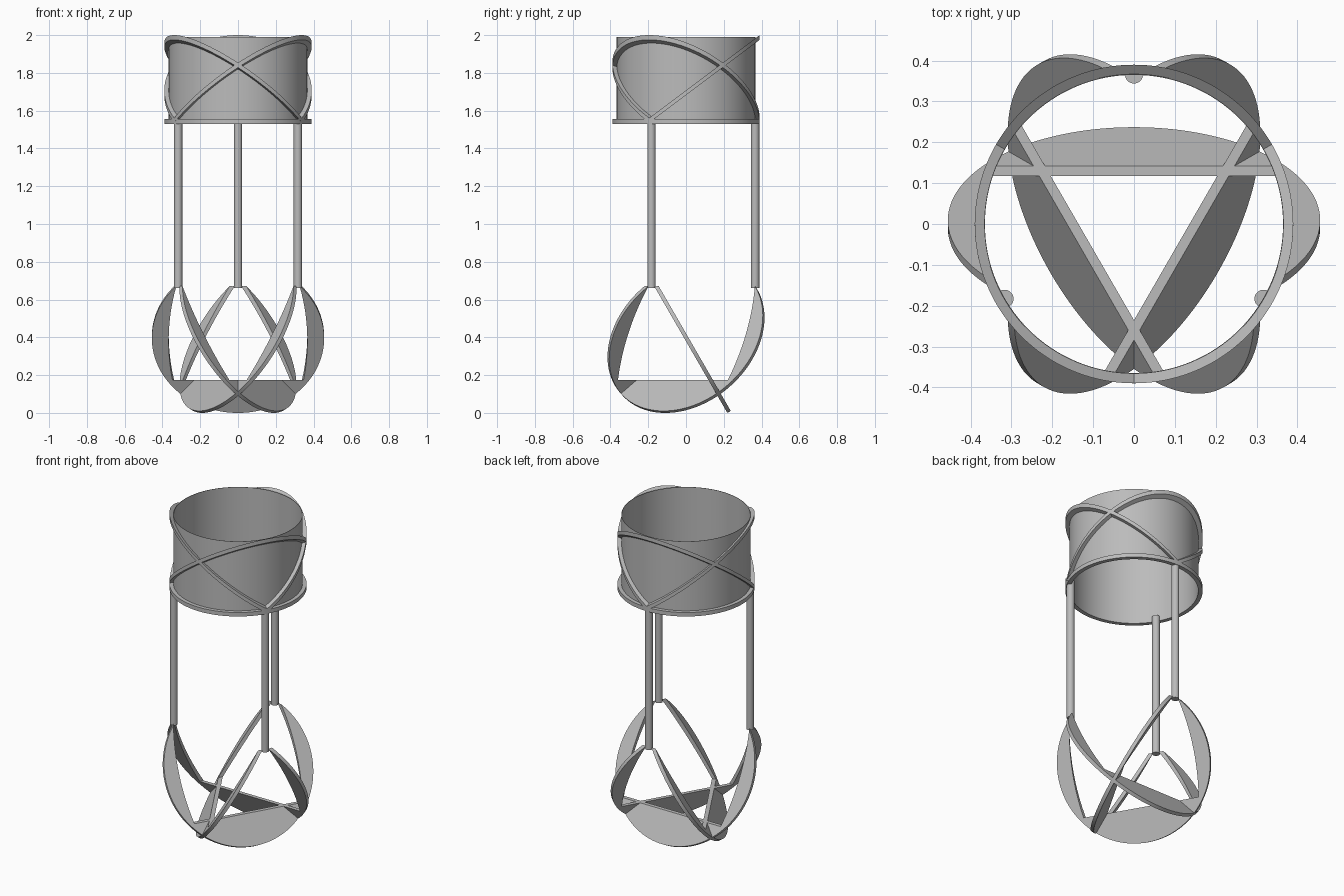
import bpy, bmesh
from math import radians, sin, cos
from mathutils import Matrix

cube = bpy.data.objects.get("Cube")
if cube:
    bpy.data.objects.remove(cube, do_unlink=True)

grey = bpy.data.materials.new("plain grey")
grey.use_nodes = True
COLOUR = (0.5, 0.5, 0.5, 1)
grey.diffuse_color = COLOUR
grey.node_tree.nodes["Principled BSDF"].inputs["Base Color"].default_value = COLOUR

BORE = 0.367        # inner radius shared by tube, ring and frame
RIM = 0.39          # outer radius of ring and bands
THIRDS = [radians(a) for a in (0, 120, 240)]


def finish(name, bm):
    """Turn a bmesh into a shaded, coloured object."""
    bmesh.ops.recalc_face_normals(bm, faces=bm.faces)
    mesh = bpy.data.meshes.new(name)
    bm.to_mesh(mesh)
    bm.free()
    mesh.materials.append(grey)
    obj = bpy.data.objects.new(name, mesh)
    bpy.context.collection.objects.link(obj)
    smooth(obj)
    return obj


def smooth(obj):
    bpy.ops.object.select_all(action="DESELECT")
    obj.select_set(True)
    bpy.context.view_layer.objects.active = obj
    bpy.ops.object.shade_smooth_by_angle(angle=radians(30))


def cylinder(name, radius, depth, matrix, sides):
    bm = bmesh.new()
    bmesh.ops.create_cone(bm, cap_ends=True, segments=sides, radius1=radius,
                          radius2=radius, depth=depth, matrix=matrix)
    return finish(name, bm)


def hoop(name, inner, outer, z, height, slope=0, start=0, end=360, steps=128):
    """Rectangular section swept round z, rising with y by the slope."""
    bm = bmesh.new()
    closed = end - start == 360
    sections = []
    for i in range(steps if closed else steps + 1):
        a = radians(start + (end - start) * i / steps)
        sections.append([
            bm.verts.new((r * cos(a), r * sin(a), z + slope * r * sin(a) + h))
            for r, h in ((inner, -height / 2), (outer, -height / 2),
                         (outer, height / 2), (inner, height / 2))])
    following = sections[1:] + (sections[:1] if closed else [])
    for s, t in zip(sections, following):
        for k in range(4):
            n = (k + 1) % 4
            bm.faces.new((s[k], s[n], t[n], t[k]))
    if not closed:
        bm.faces.new(sections[0])
        bm.faces.new(sections[-1])
    return finish(name, bm)


def repeat(obj):
    """Place linked copies at the other two thirds of a turn."""
    for i, turn in enumerate(THIRDS[1:], 2):
        copy = obj.copy()
        copy.name = f"{obj.name}_{i}"
        copy.rotation_euler.z = turn
        bpy.context.collection.objects.link(copy)


# Upper tube and its base ring
hoop("upper_tube", BORE - 0.002, BORE, 1.76, 0.46)
hoop("base_ring", BORE - 0.002, RIM, 1.5425, 0.025)

# Slanted bands crossing round the tube
repeat(hoop("slanted_band", BORE - 0.001, RIM, 1.695, 0.025, 0.75, -31, 211))

# Three upright rods
repeat(cylinder("upright_rod", 0.022, 0.9, Matrix.Translation((0, 0.366, 1.11)), 32))

# Lower frame: tilted discs, bored out above the floor of the cup
tilt = Matrix.Translation((0, 0, 0.4)) @ Matrix.Rotation(radians(-60), 4, "X")
plate = cylinder("frame_plate", 0.456, 0.021, tilt, 128)
cutter = cylinder("bore_cutter", BORE, 1, Matrix.Translation((0, 0, 0.675)), 128)
cutter.hide_render = True
cut = plate.modifiers.new("bore", "BOOLEAN")
cut.operation = "DIFFERENCE"
cut.solver = "EXACT"
cut.object = cutter
bpy.context.view_layer.objects.active = plate
bpy.ops.object.modifier_apply(modifier=cut.name)
bpy.data.objects.remove(cutter, do_unlink=True)
smooth(plate)
repeat(plate)
